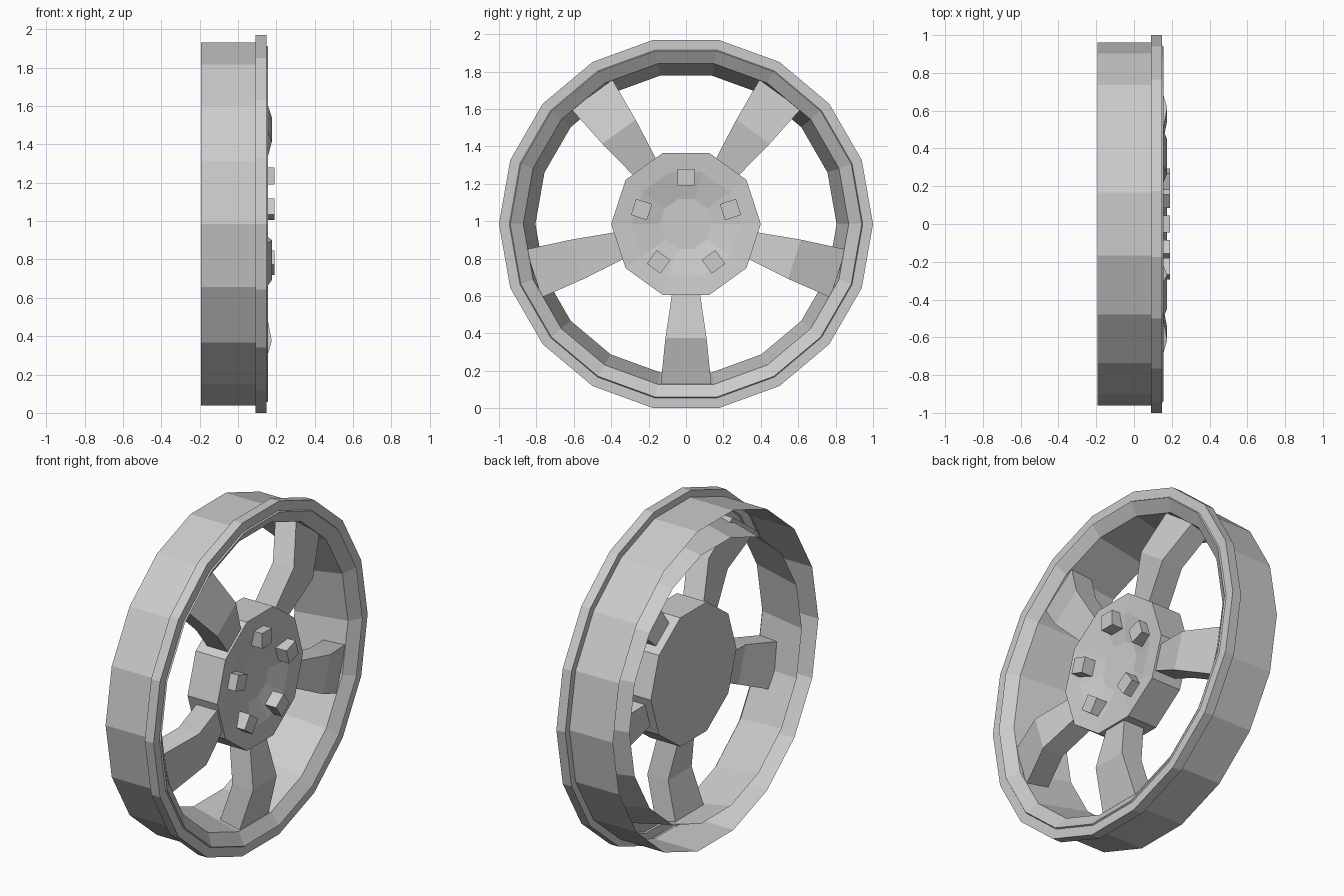
import bpy, bmesh
from math import cos, sin, radians, tau

if "Cube" in bpy.data.objects:
    bpy.data.objects.remove(bpy.data.objects["Cube"])

CZ = 0.985  # axle height


def finish(name, bm):
    bmesh.ops.recalc_face_normals(bm, faces=bm.faces)
    me = bpy.data.meshes.new(name)
    bm.to_mesh(me)
    bm.free()
    ob = bpy.data.objects.new(name, me)
    bpy.context.collection.objects.link(ob)
    return ob


def lathe(name, profile, sides, cap=False):
    """Turn an (x, radius) profile around the axle."""
    bm = bmesh.new()
    rings = []
    for x, r in profile:
        rings.append([bm.verts.new((x, r * cos(tau * i / sides),
                                    CZ + r * sin(tau * i / sides)))
                      for i in range(sides)])
    for a, b in zip(rings, rings[1:]):
        for i in range(sides):
            j = (i + 1) % sides
            bm.faces.new((a[i], a[j], b[j], b[i]))
    if cap:
        bm.faces.new(rings[0])
        bm.faces.new(rings[-1])
    return finish(name, bm)


def radial_loft(name, angle, sections):
    """Box-section loft outward; each section is (radius, half_width, x_back, x_front)."""
    c, s = cos(radians(angle)), sin(radians(angle))
    bm = bmesh.new()
    loops = []
    for r, w, xb, xf in sections:
        loops.append([bm.verts.new((x, r * c - t * s, CZ + r * s + t * c))
                      for x, t in ((xb, -w), (xf, -w), (xf, w), (xb, w))])
    for a, b in zip(loops, loops[1:]):
        for i in range(4):
            j = (i + 1) % 4
            bm.faces.new((a[i], a[j], b[j], b[i]))
    bm.faces.new(loops[0])
    bm.faces.new(loops[-1])
    return finish(name, bm)


# Rim: outer barrel, front flange, sloped lip and tapered inner wall, open at the back
lathe("rim", [(-0.194, 0.96), (0.09, 0.96), (0.09, 1.0), (0.148, 1.0),
              (0.148, 0.945), (0.156, 0.94), (0.11, 0.87), (-0.194, 0.805)], 18)

# Hub with a shallow dished front
lathe("hub", [(-0.05, 0.40), (0.145, 0.40), (0.135, 0.29), (0.10, 0.14)], 10, cap=True)

# Five spokes, kinked forward in the middle
for k in range(5):
    radial_loft(f"spoke_{k + 1}", 270 + 72 * k,
                [(0.34, 0.07, -0.01, 0.125),
                 (0.61, 0.11, 0.04, 0.176),
                 (0.855, 0.135, -0.03, 0.105)])

# Five square wheel nuts
for k in range(5):
    radial_loft(f"wheel_nut_{k + 1}", 90 + 72 * k,
                [(0.205, 0.045, 0.10, 0.19), (0.295, 0.045, 0.10, 0.19)])
